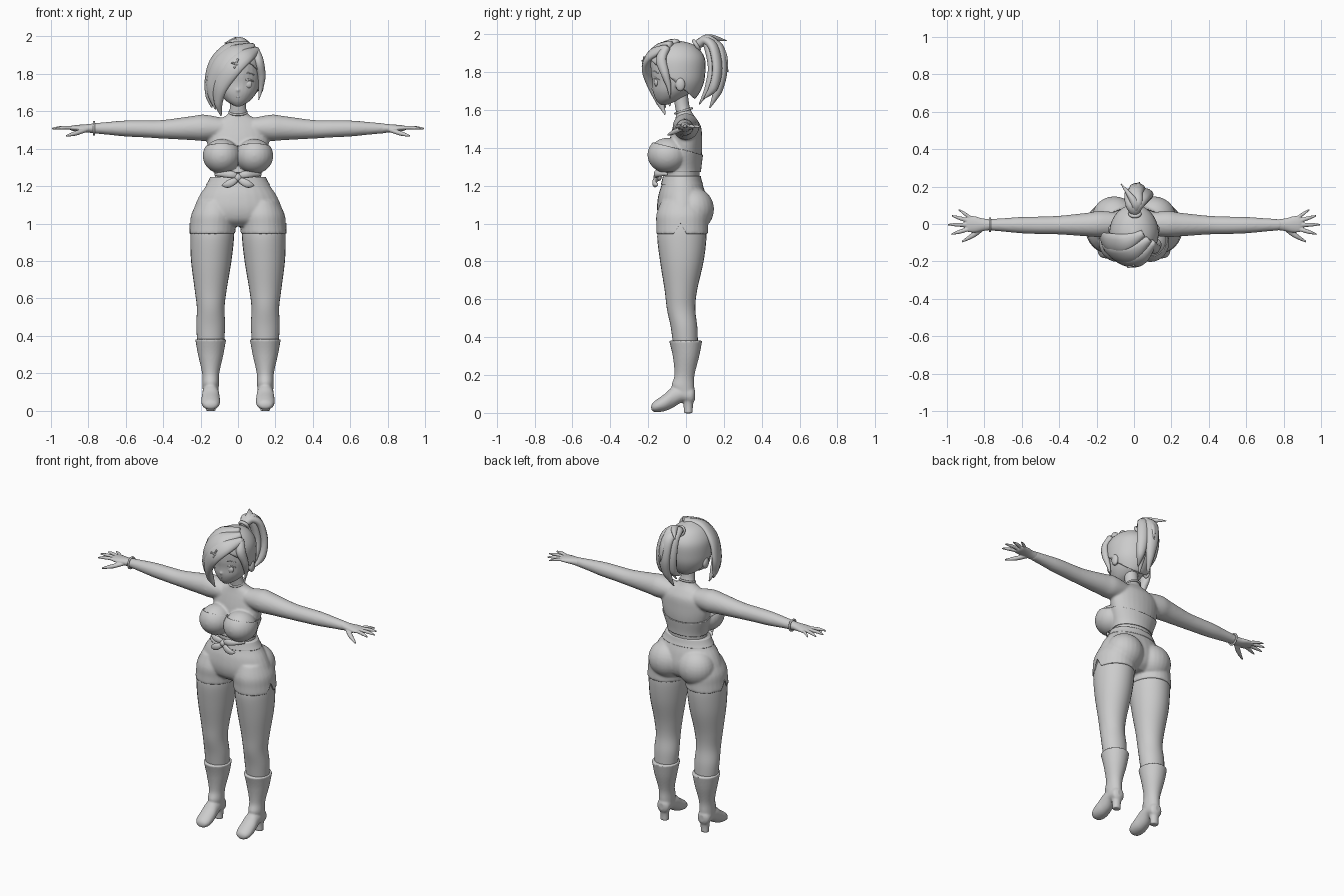
import bpy, bmesh, math
from mathutils import Vector, Matrix

N = 28

def spline(keys, steps=5):
    """Catmull-Rom interpolation through tuples of numbers."""
    k = [Vector(q) for q in keys]
    out = []
    for i in range(len(k) - 1):
        a, b, c, d = k[max(i - 1, 0)], k[i], k[i + 1], k[min(i + 2, len(k) - 1)]
        for j in range(steps):
            t = j / steps
            out.append(b + (c - a) * (t / 2) + (2 * a - 5 * b + 4 * c - d) * (t * t / 2)
                       + (3 * b - a - 3 * c + d) * (t ** 3 / 2))
    return out + [k[-1]]

def skin(bm, rings):
    vs = [[bm.verts.new(p) for p in r] for r in rings]
    n = len(vs[0])
    for a, b in zip(vs, vs[1:]):
        for i in range(n):
            bm.faces.new((a[i], a[(i + 1) % n], b[(i + 1) % n], b[i]))
    bm.faces.new(vs[0][::-1])
    bm.faces.new(vs[-1])

def loft(bm, keys, axis='z'):
    """Ellipse rings along an axis: (along, centre1, centre2, radius1, radius2)."""
    rings = []
    for t, c1, c2, r1, r2 in spline(keys):
        r = []
        for i in range(N):
            a = 2 * math.pi * i / N
            u, v = c1 + max(r1, .002) * math.cos(a), c2 + max(r2, .002) * math.sin(a)
            r.append({'z': (u, v, t), 'x': (t, u, v), 'y': (u, t, v)}[axis])
        rings.append(r)
    skin(bm, rings)

def lock(bm, keys, thick=.02, centre=(0, -.05, 1.78), n=12):
    """Flattened tube along a free path: (x, y, z, half width)."""
    pts = spline(keys, 6)
    rings = []
    for i, q in enumerate(pts):
        p = Vector(q[:3])
        t = (Vector(pts[min(i + 1, len(pts) - 1)][:3]) - Vector(pts[max(i - 1, 0)][:3])).normalized()
        side = t.cross(p - Vector(centre)).normalized()
        nor = side.cross(t)
        w = max(q[3], .002)
        h = min(w, thick)
        rings.append([p + side * w * math.cos(2 * math.pi * j / n) + nor * h * math.sin(2 * math.pi * j / n)
                      for j in range(n)])
    skin(bm, rings)

def ball(bm, c, r):
    bmesh.ops.create_uvsphere(bm, u_segments=24, v_segments=16, radius=1,
                              matrix=Matrix.Translation(c) @ Matrix.Diagonal((*r, 1)))

def finish(name, bm, voxel=0, smooth=0, shell=0):
    bmesh.ops.recalc_face_normals(bm, faces=bm.faces)
    me = bpy.data.meshes.new(name)
    bm.to_mesh(me)
    bm.free()
    ob = bpy.data.objects.new(name, me)
    bpy.context.collection.objects.link(ob)
    if voxel:
        m = ob.modifiers.new('Blend', 'REMESH')
        m.mode, m.voxel_size = 'VOXEL', voxel
        if smooth:
            m = ob.modifiers.new('Smooth', 'SMOOTH')
            m.factor, m.iterations = .5, smooth
        dg = bpy.context.evaluated_depsgraph_get()
        baked = bpy.data.meshes.new_from_object(ob.evaluated_get(dg))
        ob.modifiers.clear()
        ob.data = baked
    if shell:
        m = ob.modifiers.new('Shell', 'SOLIDIFY')
        m.thickness, m.offset = shell, -1
    for p in ob.data.polygons:
        p.use_smooth = True
    return ob

def ring(name, loc, R, r, rot=(0, 0, 0), scale=(1, 1, 1)):
    bpy.ops.mesh.primitive_torus_add(major_radius=R, minor_radius=r, location=loc, rotation=rot,
                                     major_segments=32, minor_segments=10)
    ob = bpy.context.object
    ob.name, ob.scale = name, scale
    bpy.ops.object.shade_smooth()

# torso, neck and arms as one blended skin
bm = bmesh.new()
loft(bm, [(1.17, 0, -.02, .13, .09), (1.25, 0, -.02, .125, .092), (1.30, 0, -.015, .13, .09),
          (1.38, 0, -.005, .155, .09), (1.45, 0, 0, .168, .085), (1.51, 0, .005, .16, .075),
          (1.55, 0, 0, .12, .058), (1.58, 0, -.008, .06, .044), (1.62, 0, -.02, .044, .039),
          (1.69, 0, -.03, .043, .04)])
for s in (-1, 1):
    ball(bm, (s * .087, -.097, 1.363), (.095, .1, .09))
    loft(bm, [(s * .08, 0, 1.51, .06, .055), (s * .18, 0, 1.512, .07, .07), (s * .25, -.003, 1.51, .063, .064),
              (s * .4, -.006, 1.504, .05, .05), (s * .5, -.007, 1.506, .047, .046),
              (s * .6, -.006, 1.508, .044, .043), (s * .7, -.005, 1.509, .036, .034),
              (s * .79, -.004, 1.509, .029, .026)], 'x')
body = finish('upper_body', bm, .007, 8)

# bandeau top: the bust part of the skin, inflated and trimmed
bm = bmesh.new()
bm.from_mesh(body.data)
bm.normal_update()
for v in bm.verts:
    v.co += v.normal * .007
for co, no in (((0, -.12, 1.415), (0, .25, 1)), ((0, 0, 1.272), (0, 0, -1))):
    bmesh.ops.bisect_plane(bm, geom=bm.verts[:] + bm.edges[:] + bm.faces[:], plane_co=co,
                           plane_no=no, clear_outer=True)
finish('bandeau_top', bm, shell=.006)

# hands with splayed fingers
for s in (-1, 1):
    bm = bmesh.new()
    loft(bm, [(s * .77, -.004, 1.509, .029, .026), (s * .81, -.004, 1.509, .034, .022),
              (s * .85, -.002, 1.51, .043, .018), (s * .885, 0, 1.51, .043, .014),
              (s * .9, 0, 1.51, .03, .008)], 'x')
    for a, b, r in (((.87, .03), (.938, .078), .009), ((.88, .015), (.975, .045), .011),
                    ((.88, -.005), (.997, -.003), .011), ((.88, -.026), (.978, -.055), .011)):
        lock(bm, [(s * a[0], a[1], 1.511, r), (s * (a[0] + b[0]) / 2, (a[1] + b[1]) / 2, 1.513, r),
                  (s * b[0], b[1], 1.507, .004)], .01, (s * .9, 0, 0))
    lock(bm, [(s * .81, -.02, 1.503, .016), (s * .86, -.06, 1.485, .014), (s * .92, -.095, 1.468, .005)],
         .013, (s * .9, 0, 0))
    finish('hand', bm, .0035, 3)
ring('bracelet', (-.77, -.004, 1.509), .034, .006, (0, math.pi / 2, 0))
ring('choker', (0, -.013, 1.595), .046, .006, (.3, 0, 0))

# shorts with seat and notched hems
bm = bmesh.new()
loft(bm, [(1.245, 0, -.022, .145, .096), (1.20, 0, -.02, .172, .11), (1.15, 0, -.02, .206, .126),
          (1.08, 0, -.018, .235, .135), (1.02, 0, -.018, .235, .12), (.985, 0, -.018, .17, .08)])
for s in (-1, 1):
    loft(bm, [(1.12, s * .125, -.02, .09, .11), (1.05, s * .13, -.02, .119, .136),
              (.99, s * .135, -.02, .122, .137), (.945, s * .138, -.02, .124, .138)])
    ball(bm, (s * .105, .04, 1.075), (.118, .108, .115))
shorts = finish('shorts', bm, .007, 6)
for v in shorts.data.vertices:
    if abs(v.co.x) > .2 and v.co.z < 1.01:
        v.co.z = max(v.co.z, 1.005 - abs(v.co.y + .03) * 1.8)
bm = bmesh.new()
loft(bm, [(1.205, 0, -.021, .172, .112), (1.225, 0, -.022, .16, .106), (1.25, 0, -.022, .148, .1)])
finish('waistband', bm)

# knot with loops and tails
bm = bmesh.new()
ball(bm, (0, -.15, 1.245), (.022, .022, .022))
for s in (-1, 1):
    lock(bm, [(0, -.145, 1.248, .012), (s * .035, -.158, 1.262, .02), (s * .07, -.145, 1.262, .016),
              (s * .12, -.1, 1.262, .008)], .012, (0, 0, 1.24))
    lock(bm, [(0, -.15, 1.24, .01), (s * .03, -.165, 1.222, .02), (s * .06, -.165, 1.208, .018),
              (s * .085, -.15, 1.205, .004)], .011, (0, 0, 1.24))
finish('front_knot', bm)

# legs and heeled boots
for s in (-1, 1):
    x = s * .146
    bm = bmesh.new()
    loft(bm, [(1.0, s * .137, -.02, .112, .12), (.93, s * .138, -.022, .117, .13),
              (.8, s * .143, -.022, .108, .115), (.65, x, -.027, .086, .086), (.55, x, -.026, .074, .075),
              (.45, x, -.01, .077, .07), (.35, x, -.002, .07, .065)])
    finish('leg', bm)
    bm = bmesh.new()
    loft(bm, [(.382, x, -.002, .083, .088), (.3, x, 0, .068, .07), (.2, x, -.008, .046, .053),
              (.14, x, -.016, .044, .06), (.09, x, 0, .042, .045)])
    loft(bm, [(.048, x, .095, .018, .025), (.03, x, .092, .04, .045), (-.02, x, .1, .043, .045),
              (-.07, x, .082, .046, .055), (-.11, x, .056, .05, .046), (-.15, x, .039, .048, .035),
              (-.175, x, .031, .034, .023), (-.184, x, .029, .01, .008)], 'y')
    loft(bm, [(.09, x, .012, .034, .034), (.04, x, .012, .027, .025), (-.002, x, .012, .026, .024)])
    finish('boot', bm, .006, 3)

# head and ears
bm = bmesh.new()
loft(bm, [(1.626, 0, -.118, .012, .015), (1.637, 0, -.11, .035, .036), (1.66, 0, -.09, .068, .072),
          (1.70, 0, -.072, .099, .103), (1.75, 0, -.056, .117, .122), (1.80, 0, -.05, .124, .135),
          (1.87, 0, -.05, .118, .135), (1.92, 0, -.05, .09, .108), (1.95, 0, -.05, .04, .05)])
for s in (-1, 1):
    ball(bm, (s * .122, -.03, 1.735), (.016, .026, .038))
ball(bm, (0, -.172, 1.713), (.008, .014, .009))
finish('head', bm, .006, 3)

# eyes, lashes, brows and mouth
for s in (-1, 1):
    bm = bmesh.new()
    ball(bm, (s * .052, -.156, 1.745), (.024, .012, .022))
    finish('eye', bm)
    for nm, z, d, r in (('eyelash', 1.765, 0, .005), ('eyebrow', 1.8, .004, .004)):
        bm = bmesh.new()
        lock(bm, [(s * .022, -.172 - d, z - .004, .002), (s * .052, -.166 - d, z + .006, r),
                  (s * .086, -.142 - d, z - .006, .002)], .004)
        finish(nm, bm)
bm = bmesh.new()
lock(bm, [(-.024, -.158, 1.681, .002), (0, -.166, 1.677, .005), (.024, -.158, 1.681, .002)], .004)
finish('mouth', bm)

# hair cap trimmed along the hairline
bm = bmesh.new()
loft(bm, [(1.63, 0, -.04, .06, .06), (1.68, 0, -.04, .096, .105), (1.74, 0, -.045, .125, .138),
          (1.80, 0, -.048, .132, .15), (1.87, 0, -.05, .127, .15), (1.92, 0, -.05, .1, .12),
          (1.95, 0, -.05, .062, .077), (1.966, 0, -.05, .01, .012)])
bmesh.ops.bisect_plane(bm, geom=bm.verts[:] + bm.edges[:] + bm.faces[:], plane_co=(0, -.19, 1.865),
                       plane_no=(0, -.66, -.75), clear_outer=True)
finish('hair_cap', bm, shell=.008)

# swept fringe and side locks
bm = bmesh.new()
for k in ([(.1, -.1, 1.925, .02), (.04, -.18, 1.895, .045), (-.03, -.205, 1.835, .055),
           (-.09, -.178, 1.74, .045), (-.105, -.14, 1.65, .025), (-.09, -.11, 1.575, .003)],
          [(.08, -.08, 1.945, .02), (-.01, -.155, 1.92, .055), (-.09, -.165, 1.85, .065),
           (-.138, -.135, 1.75, .045), (-.135, -.12, 1.67, .02), (-.12, -.11, 1.61, .003)],
          [(.05, -.05, 1.955, .02), (-.05, -.1, 1.94, .05), (-.128, -.1, 1.86, .055),
           (-.155, -.09, 1.75, .045), (-.15, -.09, 1.67, .02), (-.14, -.085, 1.62, .003)],
          [(.09, -.1, 1.93, .02), (.113, -.132, 1.87, .03), (.126, -.11, 1.79, .022),
           (.122, -.09, 1.72, .012), (.11, -.085, 1.66, .002)]):
    lock(bm, k, .022)
finish('fringe', bm)

# crossed hair clips
bm = bmesh.new()
lock(bm, [(-.035, -.231, 1.86, .005), (.02, -.22, 1.845, .005)], .005)
lock(bm, [(-.02, -.229, 1.83, .005), (.0, -.221, 1.88, .005)], .005)
finish('hair_clips', bm)

# ponytail locks and tie
bm = bmesh.new()
for dx, dy, zt, w in ((0, .195, 1.61, .04), (.05, .165, 1.66, .036), (-.035, .17, 1.68, .034), (.02, .14, 1.63, .03)):
    lock(bm, [(.005, .05, 1.935, .018), (dx * .4, .1, 1.965, .03), (dx * .8 + .01, dy - .02, 1.93, w),
              (dx + .02, dy, 1.82, w), (dx + .02, dy - .02, 1.72, w * .7), (dx, dy - .07, zt, .003)],
         .024, (0, .02, 1.8))
lock(bm, [(0, .06, 1.945, .016), (.01, .1, 1.978, .024), (-.02, .15, 1.978, .016), (-.07, .215, 1.965, .002)],
     .018, (0, .05, 1.8))
lock(bm, [(.01, .06, 1.945, .016), (.02, .12, 1.977, .026), (.02, .19, 1.91, .022), (.03, .222, 1.8, .002)],
     .018, (0, .05, 1.8))
finish('ponytail', bm)
ring('hair_tie', (.005, .055, 1.942), .026, .01, (-1.0, 0, 0))
